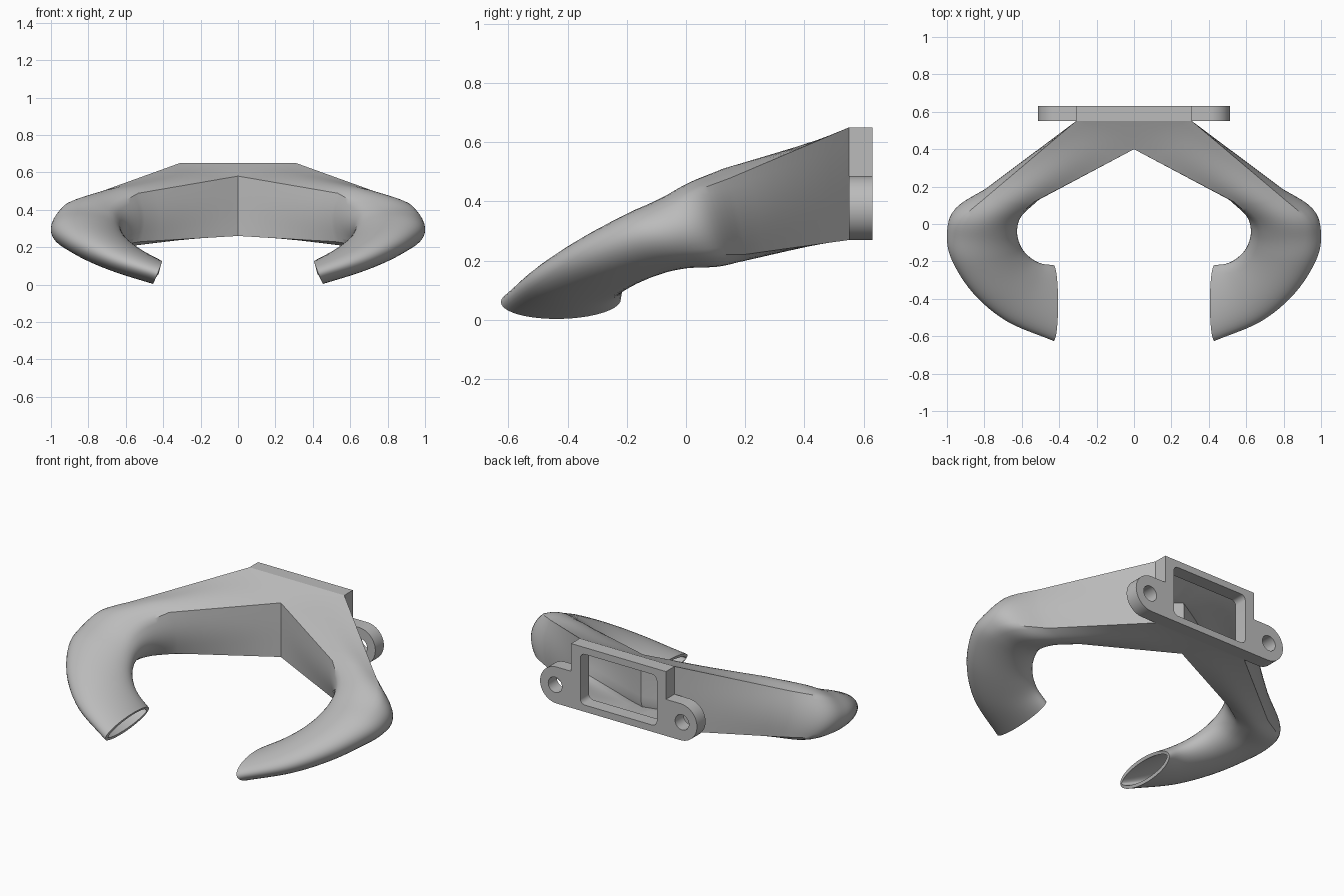
import bpy, bmesh, math
from mathutils import Vector

cube = bpy.data.objects.get("Cube")
if cube:
    bpy.data.objects.remove(cube)

grey = bpy.data.materials.new("plain grey")
grey.use_nodes = True
grey.diffuse_color = (0.5, 0.5, 0.5, 1)
grey.node_tree.nodes["Principled BSDF"].inputs["Base Color"].default_value = (0.5, 0.5, 0.5, 1)

SIDES, STEPS = 40, 6

# Duct sections: inner edge, outer edge, half height at each, squareness
SECTIONS = [
    ((0, .55, .46), (.31, .55, .46), .19, .19, 1),
    ((0, .40, .42), (.31, .55, .46), .16, .19, 1),
    ((.50, .14, .36), (.80, .18, .35), .16, .16, .4),
    ((.60, .05, .315), (.96, .07, .33), .15, .15, .15),
    ((.625, -.04, .28), (1.0, -.05, .305), .125, .125, .05),
    ((.605, -.12, .22), (.975, -.19, .285), .11, .11, 0),
    ((.56, -.175, .165), (.86, -.37, .22), .095, .095, 0),
    ((.50, -.21, .12), (.68, -.52, .14), .08, .08, 0),
    ((.43, -.22, .07), (.43, -.625, .06), .066, .066, 0),
]


def section_ring(i):
    """Loop of points between a circle and a square, set across the duct."""
    inner, outer, h_in, h_out, square = SECTIONS[i]
    inner, outer = Vector(inner), Vector(outer)
    mid, half = (inner + outer) / 2, (outer - inner) / 2
    if i < 2:
        up = Vector((0, 0, 1))
    else:
        a, b = SECTIONS[i - 1], SECTIONS[min(i + 1, len(SECTIONS) - 1)]
        path = Vector(b[0]) + Vector(b[1]) - Vector(a[0]) - Vector(a[1])
        up = path.cross(half).normalized()
    ring = []
    for k in range(SIDES):
        t = math.tau * k / SIDES
        c, s = math.cos(t), math.sin(t)
        grow = 1 + square * (1 / max(abs(c), abs(s)) - 1)
        c, s = c * grow, s * grow
        height = h_in + (h_out - h_in) * (c + 1) / 2
        ring.append(mid + half * c + up * (s * height))
    return ring


def spline(a, b, c, d, t):
    return 0.5 * (2 * b + (c - a) * t + (2 * a - 5 * b + 4 * c - d) * t ** 2
                  + (3 * b - a - 3 * c + d) * t ** 3)


# Straight run from the mount, then a smooth curve along the arm
keys = [section_ring(i) for i in range(len(SECTIONS))]
rings = [keys[0]]
for s in range(STEPS):
    rings.append([p.lerp(q, s / STEPS) for p, q in zip(keys[1], keys[2])])
arm = keys[2:]
arm = ([[2 * p - q for p, q in zip(arm[0], arm[1])]] + arm
       + [[2 * p - q for p, q in zip(arm[-1], arm[-2])]])
for i in range(1, len(arm) - 2):
    for s in range(STEPS):
        rings.append([spline(*ps, s / STEPS) for ps in zip(*arm[i - 1:i + 3])])
rings.append(keys[-1])

bm = bmesh.new()
loops = [[bm.verts.new(p) for p in ring] for ring in rings]
for r, q in zip(loops, loops[1:]):
    for k in range(SIDES):
        n = (k + 1) % SIDES
        bm.faces.new((r[k], r[n], q[n], q[k]))
bmesh.ops.remove_doubles(bm, verts=bm.verts, dist=0.0005)
middle = [f for f in bm.faces if all(v.co.x < 0.001 for v in f.verts)]
bmesh.ops.delete(bm, geom=middle, context='FACES')
mesh = bpy.data.meshes.new("forked_duct")
bm.to_mesh(mesh)
bm.free()
duct = bpy.data.objects.new("forked_duct", mesh)
bpy.context.collection.objects.link(duct)


def activate(obj):
    bpy.ops.object.select_all(action='DESELECT')
    obj.select_set(True)
    bpy.context.view_layer.objects.active = obj


# Mirror the arm and give the duct a thin hollow wall
mirror = duct.modifiers.new("mirror", 'MIRROR')
mirror.merge_threshold = 0.001
wall = duct.modifiers.new("wall", 'SOLIDIFY')
wall.thickness = 0.018
wall.offset = -1
activate(duct)
for name in ("mirror", "wall"):
    bpy.ops.object.modifier_apply(modifier=name)


# Mounting flange: one flat outline with a window and two bolt holes
def arc(x, z, radius, start, end, count):
    return [(x + radius * math.cos(math.radians(start + (end - start) * i / count)),
             z + radius * math.sin(math.radians(start + (end - start) * i / count)))
            for i in range(count + 1)]


curve = bpy.data.curves.new("mounting_flange", 'CURVE')
curve.dimensions = '2D'
curve.fill_mode = 'BOTH'
curve.extrude = 0.04


def add_outline(points):
    sp = curve.splines.new('POLY')
    sp.points.add(len(points) - 1)
    for p, (x, z) in zip(sp.points, points):
        p.co = (x, z, 0, 1)
    sp.use_cyclic_u = True


EAR_X, EAR_Z, EAR_R = .405, .378, .108
right_side = arc(EAR_X, EAR_Z, EAR_R, -90, 90, 24) + [(.31, EAR_Z + EAR_R), (.31, .65)]
add_outline(right_side + [(-x, z) for x, z in reversed(right_side)])
window = []
for x, z, start in ((.22, .58, 0), (-.22, .58, 90), (-.22, .34, 180), (.22, .34, 270)):
    window += arc(x, z, .03, start, start + 90, 6)
add_outline(window)
for side in (1, -1):
    add_outline(arc(side * (EAR_X + .01), EAR_Z, .045, 0, 348.75, 31))

flange = bpy.data.objects.new("mounting_flange", curve)
bpy.context.collection.objects.link(flange)
flange.rotation_euler.x = math.pi / 2
flange.location.y = 0.59
activate(flange)
bpy.ops.object.convert(target='MESH')
flange = bpy.context.object

for obj in (duct, flange):
    obj.data.materials.clear()
    obj.data.materials.append(grey)
    activate(obj)
    bpy.ops.object.shade_smooth_by_angle(angle=math.radians(35))
